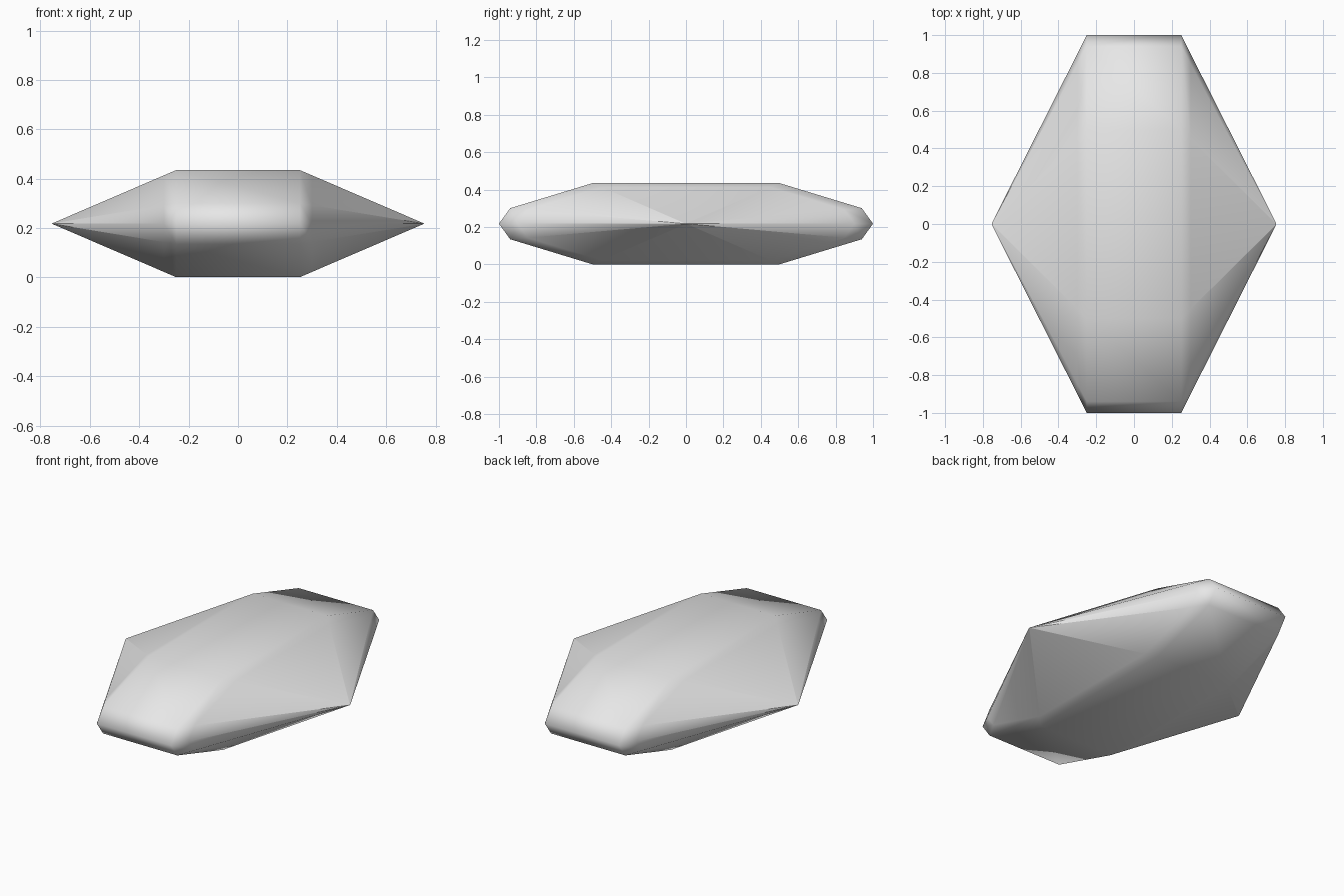
import bpy
import bmesh

cube = bpy.data.objects.get("Cube")
if cube:
    bpy.data.objects.remove(cube, do_unlink=True)

MID = 0.218      # height of the widest line
HALF = 0.25      # half width of the straight middle section
TIP = 0.755      # side points

# One material
grey = bpy.data.materials.new("light_grey")
grey.use_nodes = True
colour = (0.8, 0.8, 0.8, 1)
grey.diffuse_color = colour
grey.node_tree.nodes["Principled BSDF"].inputs["Base Color"].default_value = colour

# Lengthwise section (y, z from the middle), mirrored below and behind
quarter = [(1, 0), (0.94, 0.083), (0.5, 0.217)]
upper = quarter + [(-y, z) for y, z in reversed(quarter)]
section = upper + [(y, -z) for y, z in reversed(upper[1:-1])]

bm = bmesh.new()


def add_ring(x):
    """Section at x, shrinking towards the side point beyond the middle."""
    size = min(1, (TIP - abs(x)) / (TIP - HALF))
    return [bm.verts.new((x, y * size, MID + z * size)) for y, z in section]


# Loft across the width, with support loops beside the middle section
near_tip = TIP - 0.002
rings = [add_ring(x) for x in (-near_tip, -0.3, -HALF, HALF, 0.3, near_tip)]
count = len(section)
for a, b in zip(rings, rings[1:]):
    for i in range(count):
        j = (i + 1) % count
        bm.faces.new((a[i], a[j], b[j], b[i]))

# Tiny caps close the side points
caps = [bm.faces.new(rings[0]), bm.faces.new(rings[-1])]
bmesh.ops.recalc_face_normals(bm, faces=bm.faces[:])
for face in bm.faces:
    face.smooth = True
for cap in caps:
    for edge in cap.edges:
        edge.smooth = False

mesh = bpy.data.meshes.new("faceted_body")
bm.to_mesh(mesh)
bm.free()
mesh.materials.append(grey)
body = bpy.data.objects.new("faceted_body", mesh)
bpy.context.collection.objects.link(body)
